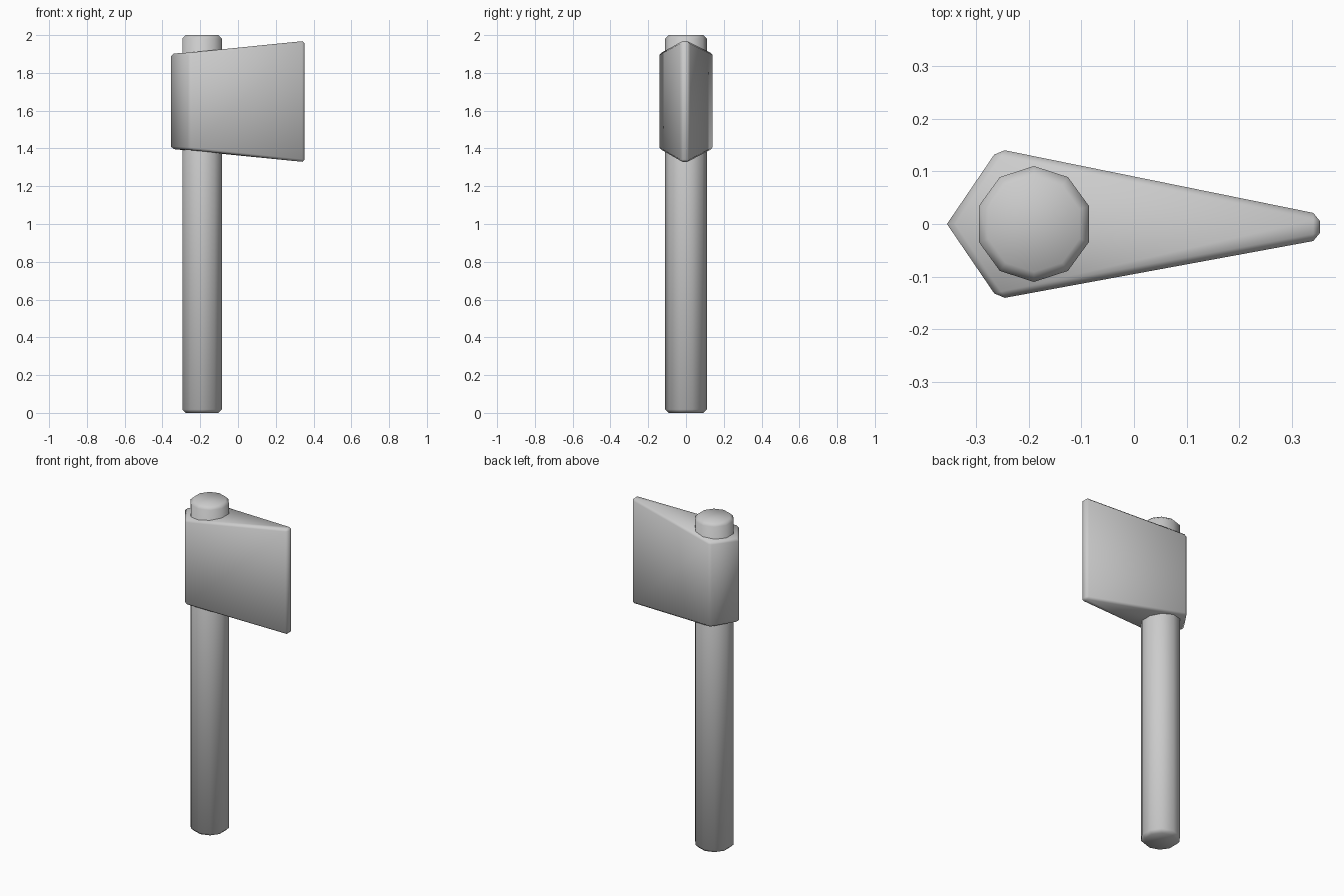
import bpy, bmesh
from math import sin, cos, pi

if "Cube" in bpy.data.objects:
    bpy.data.objects.remove(bpy.data.objects["Cube"])


def prism(name, bottom, top, bevel, pick):
    """Loft between two outlines, chamfer the picked edges, shade smooth."""
    bm = bmesh.new()
    lo = [bm.verts.new(p) for p in bottom]
    hi = [bm.verts.new(p) for p in top]
    n = len(lo)
    bm.faces.new(lo[::-1])
    bm.faces.new(hi)
    for i in range(n):
        j = (i + 1) % n
        bm.faces.new((lo[i], lo[j], hi[j], hi[i]))
    bmesh.ops.recalc_face_normals(bm, faces=bm.faces)
    bmesh.ops.bevel(bm, geom=[e for e in bm.edges if pick(e)], offset=bevel,
                    segments=1, profile=0.5, affect='EDGES')
    for f in bm.faces:
        f.smooth = True
    mesh = bpy.data.meshes.new(name)
    bm.to_mesh(mesh)
    bm.free()
    obj = bpy.data.objects.new(name, mesh)
    bpy.context.collection.objects.link(obj)
    return obj


def is_vertical(e):
    a, b = (v.co for v in e.verts)
    return (a.xy - b.xy).length < 1e-4


# Handle: ten-sided shaft with chamfered ends
ring = [(-0.19 + 0.11 * cos(pi / 2 + i * pi / 5), 0.11 * sin(pi / 2 + i * pi / 5))
        for i in range(10)]
prism("handle", [(x, y, 0) for x, y in ring], [(x, y, 2) for x, y in ring],
      0.018, lambda e: not is_vertical(e))

# Axe head: wedge flaring towards the blade, with a sharp ridge at the back
outline = [(-0.355, 0, 1.397, 1.902), (-0.258, -0.1425, 1.393, 1.907),
           (0.353, -0.03, 1.328, 1.969), (0.353, 0.0185, 1.328, 1.969),
           (-0.258, 0.1425, 1.393, 1.907)]
prism("axe_head", [(x, y, b) for x, y, b, t in outline],
      [(x, y, t) for x, y, b, t in outline], 0.013,
      lambda e: not (is_vertical(e) and e.verts[0].co.x < -0.3))
